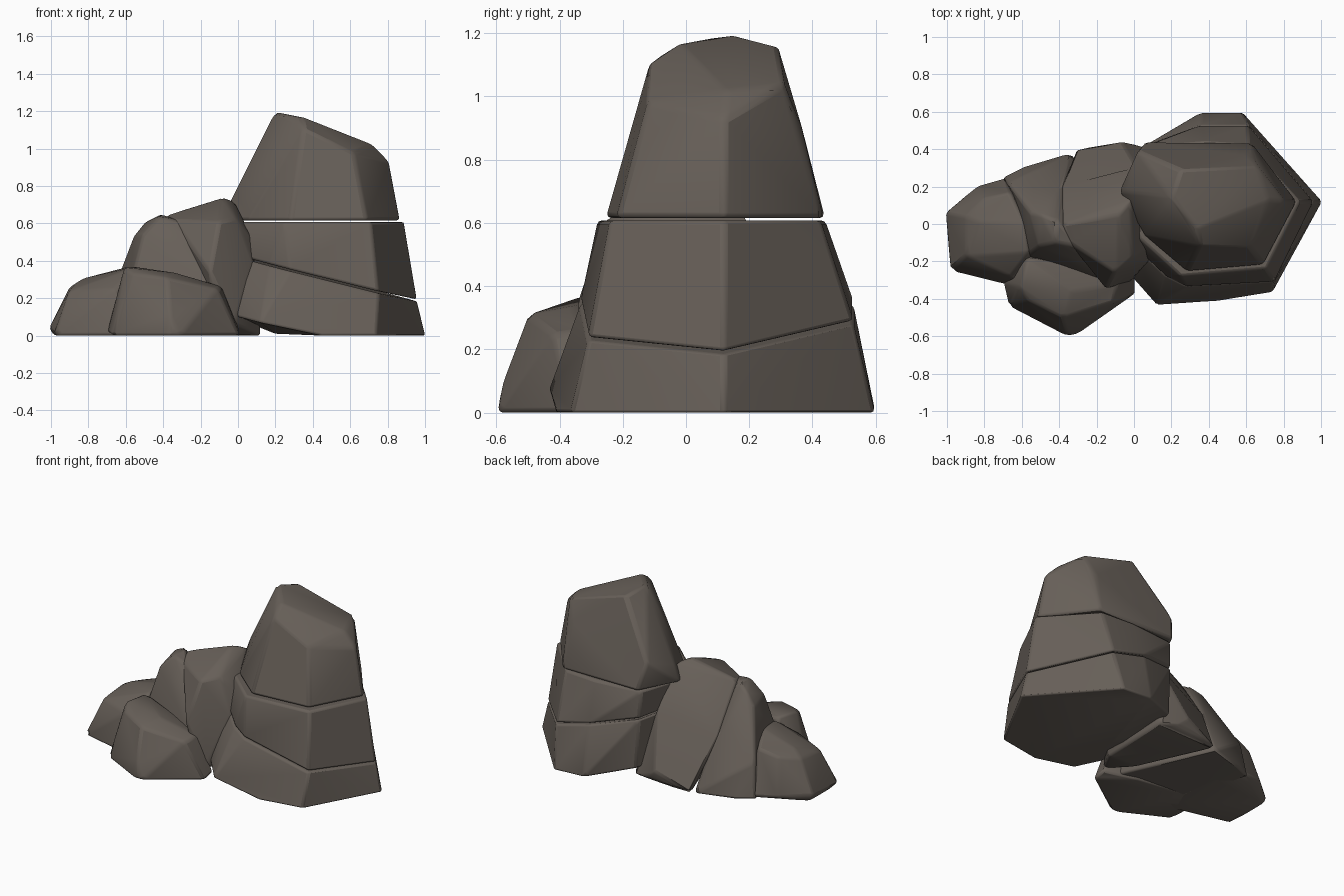
import bpy
import bmesh
from math import radians

default = bpy.data.objects.get("Cube")
if default:
    bpy.data.objects.remove(default, do_unlink=True)

# One dull brown-grey stone colour
stone = bpy.data.materials.new("brown grey stone")
colour = (.135, .115, .098, 1)
stone.diffuse_color = colour
stone.use_nodes = True
shader = next(n for n in stone.node_tree.nodes if n.type == "BSDF_PRINCIPLED")
shader.inputs["Base Color"].default_value = colour
shader.inputs["Roughness"].default_value = .9


def rock(name, points, bevel=.016):
    """Chiselled boulder: convex hull of its corners with softened edges."""
    bm = bmesh.new()
    for point in points:
        bm.verts.new(point)
    bmesh.ops.convex_hull(bm, input=bm.verts)
    loose = [v for v in bm.verts if not v.link_faces]
    bmesh.ops.delete(bm, geom=loose, context="VERTS")
    bmesh.ops.dissolve_limit(bm, angle_limit=radians(6),
                             verts=bm.verts, edges=bm.edges)
    bmesh.ops.recalc_face_normals(bm, faces=bm.faces)
    mesh = bpy.data.meshes.new(name)
    bm.to_mesh(mesh)
    bm.free()
    mesh.materials.append(stone)
    obj = bpy.data.objects.new(name, mesh)
    bpy.context.collection.objects.link(obj)
    modifier = obj.modifiers.new("worn edges", "BEVEL")
    modifier.width = bevel
    modifier.segments = 2
    modifier.limit_method = "ANGLE"
    modifier.angle_limit = radians(12)
    bpy.ops.object.select_all(action="DESELECT")
    obj.select_set(True)
    bpy.context.view_layer.objects.active = obj
    bpy.ops.object.shade_smooth_by_angle(angle=radians(35))


def ring(outline, height):
    """Raise a plan outline to a level, or onto a sloping surface."""
    level = height if callable(height) else lambda x, y: height
    return [(x, y, level(x, y)) for x, y in outline]


def seam(x, y):
    """Sloping crack between the two lower tower slabs."""
    return .425 - .25 * x + .02 * y


# Tower of three stacked slabs
ground = [(1.005, .12), (.58, .597), (.36, .597), (.08, .43), (-.08, 0),
          (0, -.3), (.12, -.435), (.45, -.415), (.74, -.365)]
waist = [(.96, .12), (.61, .53), (.36, .53), (.06, .42), (-.06, .05),
         (0, -.12), (.17, -.28), (.28, -.335), (.75, -.31)]
shoulder = [(.89, .12), (.61, .425), (.38, .44), (.05, .41), (-.05, .1),
            (.03, -.08), (.25, -.28), (.71, -.24)]
foot = [(.87, .12), (.63, .435), (.06, .44), (-.08, .17),
        (.05, -.06), (.28, -.255), (.69, -.22)]
rock("tower_base_slab",
     ring(ground, lambda x, y: max(0, .1 - .25 * x)) + [(.2, .05, .01)]
     + ring(waist, lambda x, y: seam(x, y) - .005), .012)
rock("tower_middle_slab",
     ring(waist, lambda x, y: seam(x, y) + .005) + ring(shoulder, .608), .014)
rock("tower_peak", ring(foot, .615) + [
    (.81, .12, .93), (.66, .31, 1.04), (.62, -.12, .98), (.61, .37, .89),
    (.72, .13, 1.02), (.2, .14, 1.2), (.34, -.02, 1.17), (.25, .29, 1.16),
    (.35, -.115, 1.11), (.02, .39, .8), (-.04, .17, .72)], .018)

# Two slabs leaning away from the tower
rock("inner_leaning_slab", [
    (-.08, .05, .74), (-.02, .12, .72), (-.385, 0, .645), (-.39, .2, .34),
    (-.07, .44, .1), (0, .425, .04), (-.31, .4, 0), (-.08, .28, .43),
    (.01, .3, .44), (-.35, -.1, .62), (-.1, -.26, .61),
    (-.01, -.18, .63), (.08, -.12, .52), (.08, -.2, .38), (-.15, -.35, .34),
    (-.02, -.31, .06), (-.12, -.3, .1), (.12, .39, .02), (.12, -.1, 0),
    (-.1, -.1, .01)])
rock("outer_leaning_slab", [
    (-.41, .02, .65), (-.4, .2, .36), (-.5, .05, .605), (-.42, -.1, .635),
    (-.56, .06, .53), (-.51, -.12, .54), (-.29, -.12, .61),
    (-.2, -.22, .47), (-.67, .22, .24), (-.57, -.17, .3),
    (-.13, -.32, .24), (-.7, .25, .01), (-.58, .31, 0), (-.33, .385, 0),
    (-.56, -.2, 0), (-.08, -.28, .02)])

# Low boulders at the outer end and in front
rock("end_boulder", [
    (-1.01, .06, .04), (-.985, -.25, 0), (-.84, .205, .04), (-.68, .25, .02),
    (-.6, -.345, 0), (-.55, .1, 0), (-.5, -.3, 0), (-.98, .06, 0),
    (-.9, .04, .26), (-.9, -.17, .24), (-.83, .01, .305), (-.8, .14, .28),
    (-.58, 0, .37), (-.66, .17, .32), (-.56, -.15, .365), (-.66, -.28, .25)])
rock("front_boulder", [
    (-.7, -.31, .02), (-.67, -.44, 0), (-.37, -.595, 0), (-.31, -.595, 0),
    (.01, -.37, 0), (.01, -.28, .02), (-.55, -.15, 0), (-.2, -.2, 0),
    (-.36, -.58, .1), (-.61, -.34, .365), (-.57, -.18, .37),
    (-.57, -.41, .33), (-.38, -.5, .31), (-.33, -.36, .335),
    (-.11, -.42, .25), (-.09, -.32, .265), (-.2, -.25, .28)])
